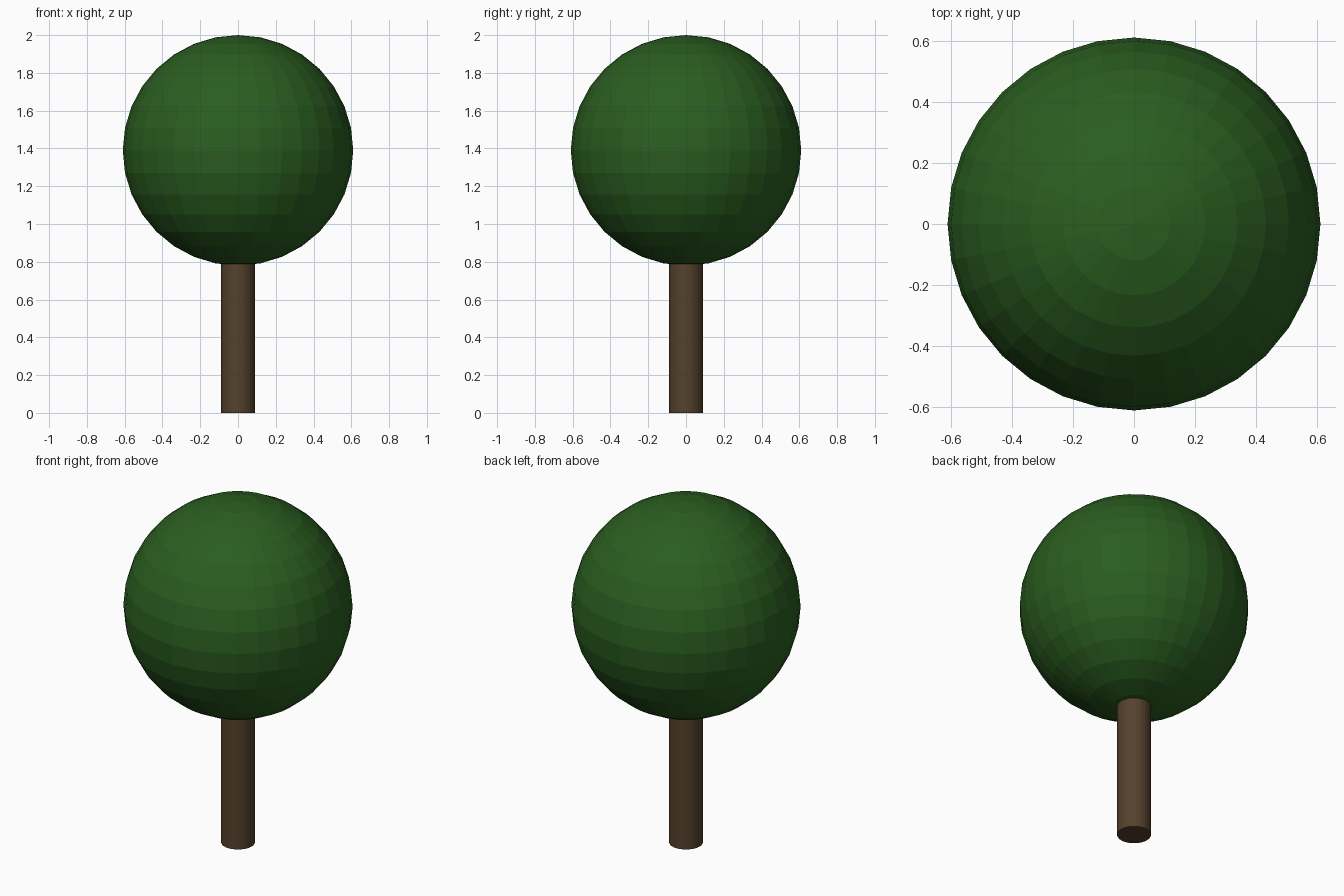
import bpy

if "Cube" in bpy.data.objects:
    bpy.data.objects.remove(bpy.data.objects["Cube"])


def colour(obj, name, rgb):
    mat = bpy.data.materials.new(name)
    mat.diffuse_color = (*rgb, 1.0)
    mat.use_nodes = True
    mat.node_tree.nodes["Principled BSDF"].inputs["Base Color"].default_value = mat.diffuse_color
    obj.data.materials.append(mat)


TRUNK_RADIUS, TRUNK_TOP = 0.09, 0.9
CROWN_RADIUS, CROWN_Z = 0.61, 1.39

# Trunk: straight cylinder running a little way into the crown
bpy.ops.mesh.primitive_cylinder_add(vertices=32, radius=TRUNK_RADIUS, depth=TRUNK_TOP,
                                    location=(0, 0, TRUNK_TOP / 2))
trunk = bpy.context.object
trunk.name = "trunk"
colour(trunk, "bark", (0.09, 0.053, 0.025))

# Crown: flat-shaded ball of foliage
bpy.ops.mesh.primitive_uv_sphere_add(segments=32, ring_count=16, radius=CROWN_RADIUS,
                                     location=(0, 0, CROWN_Z))
crown = bpy.context.object
crown.name = "crown"
colour(crown, "foliage", (0.023, 0.11, 0.014))
